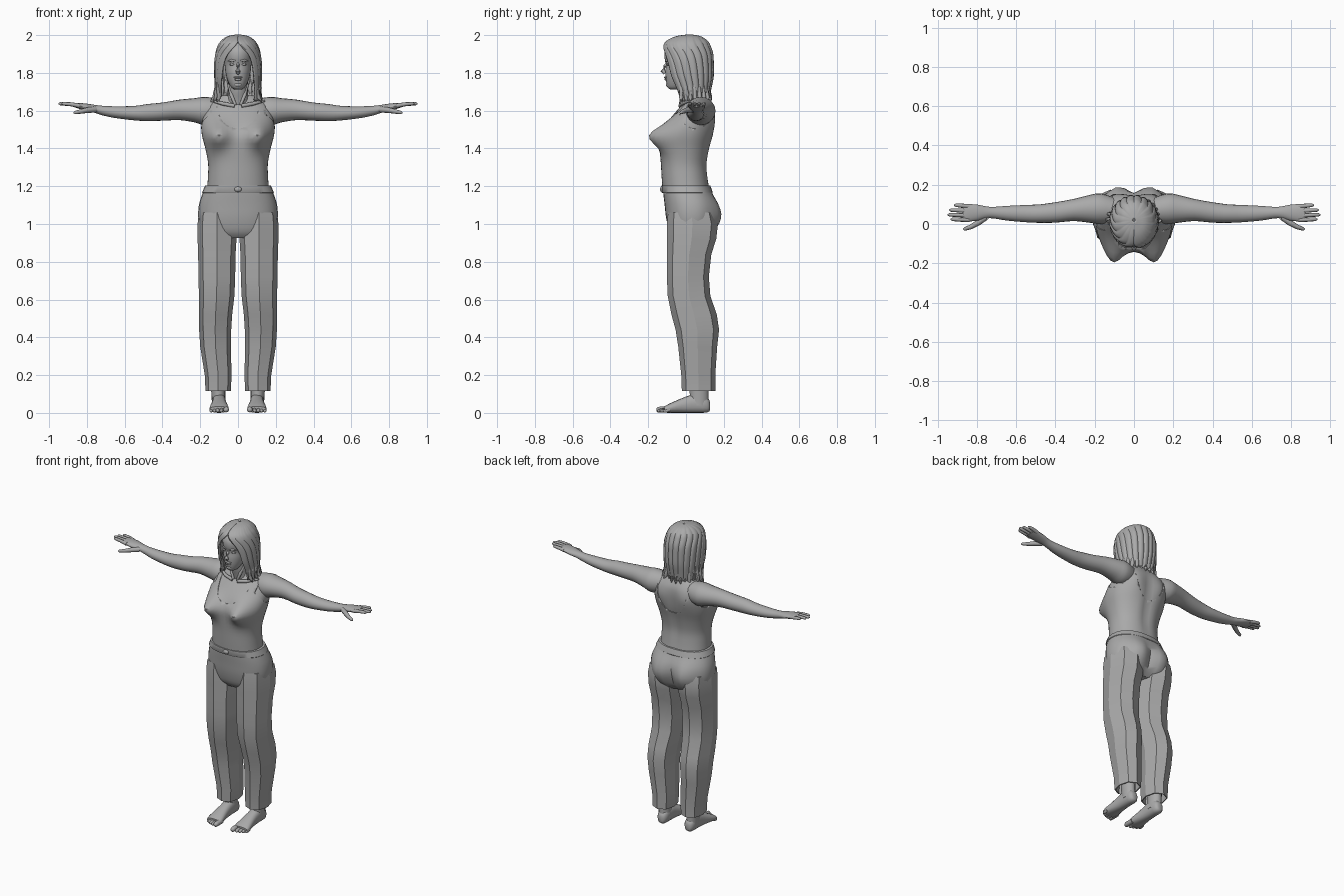
import bpy, bmesh, math, random
from mathutils import Vector

random.seed(4)
grey = bpy.data.materials.new("plain grey")
grey.diffuse_color = (0.4, 0.4, 0.4, 1)


def finish(name, bm, angle=40, side=1):
    """Turn a bmesh into a named object; side=-1 flips it to the other side."""
    for v in bm.verts:
        v.co.x *= side
    bmesh.ops.recalc_face_normals(bm, faces=bm.faces)
    me = bpy.data.meshes.new(name)
    bm.to_mesh(me)
    bm.free()
    me.materials.append(grey)
    ob = bpy.data.objects.new(name, me)
    bpy.context.collection.objects.link(ob)
    bpy.ops.object.select_all(action='DESELECT')
    ob.select_set(True)
    bpy.context.view_layer.objects.active = ob
    bpy.ops.object.shade_smooth_by_angle(angle=math.radians(angle))
    return ob


def refine(rows, n):
    """Catmull-Rom resampling of parameter rows."""
    out = []
    for i in range(len(rows) - 1):
        a, b, c, d = (rows[max(0, min(len(rows) - 1, i + k))] for k in (-1, 0, 1, 2))
        for j in range(n):
            t = j / n
            out.append([0.5 * (2 * q + (r - p) * t + (2 * p - 5 * q + 4 * r - s) * t * t
                        + (3 * q - p - 3 * r + s) * t ** 3) for p, q, r, s in zip(a, b, c, d)])
    return out + [list(rows[-1])]


def bridge(bm, rings, caps=True):
    n = len(rings[0])
    vs = [[bm.verts.new(p) for p in r] for r in rings]
    for a, b in zip(vs, vs[1:]):
        for i in range(n):
            bm.faces.new((a[i], a[(i + 1) % n], b[(i + 1) % n], b[i]))
    if caps:
        bm.faces.new(vs[0])
        bm.faces.new(vs[-1])


def loft(name, rows, seg=24, axis='z', sub=3, power=2.0, angle=40, side=1, deform=None):
    """Rows are (position, centre a, centre b, radius a, radius b) along an axis."""
    rings = []
    for t, ca, cb, ra, rb in refine(rows, sub):
        ring = []
        for i in range(seg):
            c, s = math.cos(2 * math.pi * i / seg), math.sin(2 * math.pi * i / seg)
            a = ca + ra * math.copysign(abs(c) ** (2 / power), c)
            b = cb + rb * math.copysign(abs(s) ** (2 / power), s)
            p = Vector({'z': (a, b, t), 'x': (t, a, b), 'y': (a, t, b)}[axis])
            ring.append(deform(p, cb) if deform else p)
        rings.append(ring)
    bm = bmesh.new()
    bridge(bm, rings)
    return finish(name, bm, angle, side)


def tube(name, pts, radii, seg=8, side=1, flat=1.0):
    pts = [Vector(p) for p in pts]
    rings = []
    for i, (p, r) in enumerate(zip(pts, radii)):
        d = pts[min(i + 1, len(pts) - 1)] - pts[max(i - 1, 0)]
        q = d.to_track_quat('Z', 'Y')
        rings.append([p + q @ Vector((r * math.cos(k * 2 * math.pi / seg),
                                      r * flat * math.sin(k * 2 * math.pi / seg), 0)) for k in range(seg)])
    bm = bmesh.new()
    bridge(bm, rings)
    return finish(name, bm, 60, side)


def ball(name, loc, size, side=1):
    bm = bmesh.new()
    bmesh.ops.create_uvsphere(bm, u_segments=14, v_segments=9, radius=1)
    for v in bm.verts:
        v.co = Vector(loc) + Vector([a * b for a, b in zip(v.co, size)])
    return finish(name, bm, 60, side)


def bell(x, w):
    return math.exp(-(x / w) ** 2)


# Torso: bust, spine groove and shoulder blades are added by a bump rule
def torso_shape(p, cy):
    if p.y < cy:
        p.y -= 0.078 * bell(abs(p.x) - 0.11, 0.058) * bell(p.z - 1.465, 0.062)
    else:
        p.y -= 0.014 * bell(p.x, 0.03) * bell(p.z - 1.42, 0.2)
        p.y += 0.014 * bell(abs(p.x) - 0.1, 0.05) * bell(p.z - 1.55, 0.07)
    return p


def torso_rows(g):
    return [(1.19, 0, 0, .158 + g, .12 + g), (1.25, 0, -.006, .154 + g, .118 + g),
            (1.32, 0, -.01, .153 + g, .118 + g), (1.4, 0, -.006, .168 + g, .128 + g),
            (1.47, 0, .004, .186 + g, .136 + g), (1.53, 0, .022, .19 + g, .126 + g),
            (1.58, 0, .042, .182 + g, .108 + g), (1.62, 0, .056, .165 + g, .088 + g),
            (1.655, 0, .06, .13 + g, .066 + g)]


loft("torso", torso_rows(0) + [(1.68, 0, .055, .085, .055)], 48, power=2.2, deform=torso_shape)
tank = loft("tank_top", torso_rows(.005), 48, power=2.2, deform=torso_shape)

# Neckline and armhole cuts of the tank top
cuts = [loft("cut", [(-.4, 0, 1.635, .112, .13), (.05, 0, 1.635, .112, .13)], 32, 'y', 1),
        loft("cut", [(.04, 0, 1.635, .113, .19), (.4, 0, 1.635, .113, .19)], 32, 'y', 1)]
for s in (1, -1):
    cuts.append(loft("cut", [(.146, .05, 1.6, .085, .095), (.4, .05, 1.6, .085, .095)], 32, 'x', 1, side=s))
for c in cuts:
    c.hide_render = True
    m = tank.modifiers.new("cut", 'BOOLEAN')
    m.operation, m.object = 'DIFFERENCE', c
    bpy.context.view_layer.objects.active = tank
    bpy.ops.object.modifier_apply(modifier=m.name)
    bpy.data.objects.remove(c)

# Neck and head
loft("neck", [(1.6, 0, .045, .075, .06), (1.66, 0, .03, .058, .058), (1.71, 0, .015, .052, .056),
              (1.78, 0, .01, .052, .055)])
loft("head", [(1.712, 0, -.055, .018, .028), (1.722, 0, -.052, .034, .045), (1.745, 0, -.045, .048, .059),
              (1.775, 0, -.034, .06, .074), (1.81, 0, -.025, .067, .084), (1.845, 0, -.015, .071, .09),
              (1.88, 0, -.014, .076, .1), (1.92, 0, -.01, .076, .1), (1.96, 0, 0, .058, .078),
              (1.98, 0, 0, .03, .04)], 32)
tube("nose", [(0, -.1, 1.855), (0, -.112, 1.835), (0, -.122, 1.81), (0, -.112, 1.797)],
     [.005, .009, .013, .009])
ball("upper_lip", (0, -.106, 1.776), (.024, .011, .006))
ball("lower_lip", (0, -.103, 1.765), (.02, .011, .007))
ball("chin", (0, -.09, 1.737), (.022, .017, .014))

# Hair shell: grooved strands, open at the face, ragged lower edge
hair_rows = [(1.998, .006, .006, .02, 0), (1.988, .055, .065, .012, 0), (1.965, .086, .105, .006, 0),
             (1.94, .102, .121, .004, 10), (1.9, .114, .13, .008, 28), (1.85, .12, .131, .01, 39),
             (1.78, .12, .126, .014, 46), (1.72, .115, .108, .021, 52), (1.665, .108, .092, .026, 56)]
cols = 96
drop = [random.uniform(-.02, .015) for _ in range(cols // 6 + 2)]
bm = bmesh.new()
prev = None
for k, (z, rx, ry, cy, op) in enumerate(refine(hair_rows, 4)):
    row = []
    for i in range(cols + 1):
        a = math.radians(op + (360 - 2 * op) * i / cols)
        g = 1 - .035 * (1 - abs(math.sin(math.pi * i / 6))) ** 2 + .012 * math.sin(i * 1.1 + k * .12)
        low = drop[i // 6] * max(0, (1.76 - z) / .1)
        row.append(bm.verts.new((rx * g * math.sin(a), cy - ry * g * math.cos(a), z + low)))
    if prev:
        for i in range(cols):
            bm.faces.new((prev[i], prev[i + 1], row[i + 1], row[i]))
    prev = row
hair = finish("hair", bm, 35)
m = hair.modifiers.new("thickness", 'SOLIDIFY')
m.thickness, m.offset = .012, 0
for i in range(18):
    a = math.radians(62 + 236 * i / 17)
    sx, sy, o = math.sin(a), math.cos(a), random.uniform(0, .02)
    tube("hair_lock", [(.114 * sx, .012 - .118 * sy, 1.79), (.112 * sx, .02 - .1 * sy, 1.72),
                       ((.108 + o) * sx, .025 - (.09 + o) * sy, 1.67),
                       ((.118 + 1.6 * o) * sx, .025 - (.095 + o) * sy, 1.645)],
         [.004, .014, .012, .002], 6)

# Trousers: seat, waistband and buckle
def seat_shape(p, cy):
    if p.y > cy:
        p.y += .03 * bell(abs(p.x) - .09, .06) * bell(p.z - 1.04, .09)
        p.y -= .02 * bell(p.x, .025) * bell(p.z - 1.0, .1)
    return p


loft("trouser_seat", [(.925, .0, .025, .13, .085), (.96, 0, .028, .19, .115), (1.03, 0, .03, .21, .135),
                      (1.1, 0, .025, .207, .138), (1.16, 0, .01, .188, .13), (1.2, 0, 0, .17, .123)],
     32, power=2.3, deform=seat_shape)
loft("waistband", [(1.165, 0, .006, .187, .133), (1.168, 0, .006, .19, .135), (1.203, 0, 0, .174, .129),
                   (1.205, 0, 0, .165, .12)], 32, sub=1, power=2.3)
ball("buckle", (0, -.128, 1.184), (.02, .01, .014))

for s in (1, -1):
    # Trouser leg with a hollow hem
    loft("trouser_leg", [(.2, .105, .067, .055, .078), (.115, .105, .067, .06, .083),
                         (.115, .105, .067, .067, .089), (.2, .105, .065, .071, .09),
                         (.35, .119, .062, .081, .103), (.44, .121, .06, .085, .115),
                         (.52, .119, .043, .088, .12), (.62, .113, .016, .094, .113),
                         (.72, .112, .01, .097, .111), (.84, .112, .017, .099, .117),
                         (.92, .111, .03, .103, .13), (1.0, .112, .034, .102, .135),
                         (1.06, .11, .03, .098, .125)], 8, sub=1, power=2.35, angle=28, side=s)
    # Foot, ankle and toes
    loft("foot", [(.128, .1, .035, .015, .02), (.112, .1, .042, .032, .04), (.06, .1, .052, .036, .052),
                  (0, .1, .043, .038, .043), (-.05, .1, .033, .045, .033), (-.09, .1, .024, .051, .024),
                  (-.115, .1, .018, .05, .016)], 16, 'y', 2, 2.4, side=s)
    loft("ankle", [(.04, .1, .07, .037, .052), (.1, .104, .07, .037, .05), (.21, .105, .067, .042, .055)],
         16, side=s)
    for x, tip, r in ((.063, -.157, .016), (.088, -.15, .011), (.107, -.143, .011),
                      (.125, -.134, .01), (.142, -.122, .01)):
        tube("toe", [(x, -.085, .018), (x, tip + .022, r + .002), (x, tip + .006, r), (x, tip, r)],
             [r, r, r * .85, r * .3], side=s)
    # Arm and hand
    loft("arm", [(.09, .07, 1.6, .06, .06), (.17, .078, 1.598, .078, .075), (.23, .077, 1.602, .07, .064),
                 (.31, .071, 1.604, .056, .054), (.4, .059, 1.595, .052, .048), (.48, .053, 1.59, .047, .045),
                 (.55, .053, 1.587, .044, .038), (.65, .055, 1.592, .037, .031), (.72, .058, 1.601, .029, .025),
                 (.76, .059, 1.61, .032, .021), (.8, .058, 1.618, .041, .019), (.845, .057, 1.626, .044, .015),
                 (.872, .057, 1.63, .04, .01)], 20, 'x', side=s)
    for y, tip in ((.094, .918), (.069, .942), (.045, .95), (.022, .935)):
        tube("finger", [(.84, y * .95, 1.626), (.885, y, 1.634), (tip - .01, y + .002, 1.637),
                        (tip, y + .002, 1.637)], [.012, .0105, .009, .003], side=s)
    tube("thumb", [(.755, .035, 1.606), (.795, .006, 1.603), (.83, -.014, 1.596), (.862, -.026, 1.59),
                   (.87, -.028, 1.589)], [.016, .015, .012, .009, .003], side=s)
    # Collarbone, neck cord, eye and brow
    tube("collarbone", [(.018, -.03, 1.625), (.08, -.02, 1.637), (.14, .02, 1.652)], [.011, .01, .006], side=s)
    tube("neck_cord", [(.014, -.03, 1.63), (.034, -.022, 1.68), (.05, .0, 1.74)], [.008, .01, .008], side=s)
    ball("eye", (.03, -.091, 1.845), (.016, .012, .007), s)
    tube("brow", [(.012, -.106, 1.862), (.032, -.101, 1.867), (.052, -.083, 1.86)], [.006, .007, .004], side=s)
